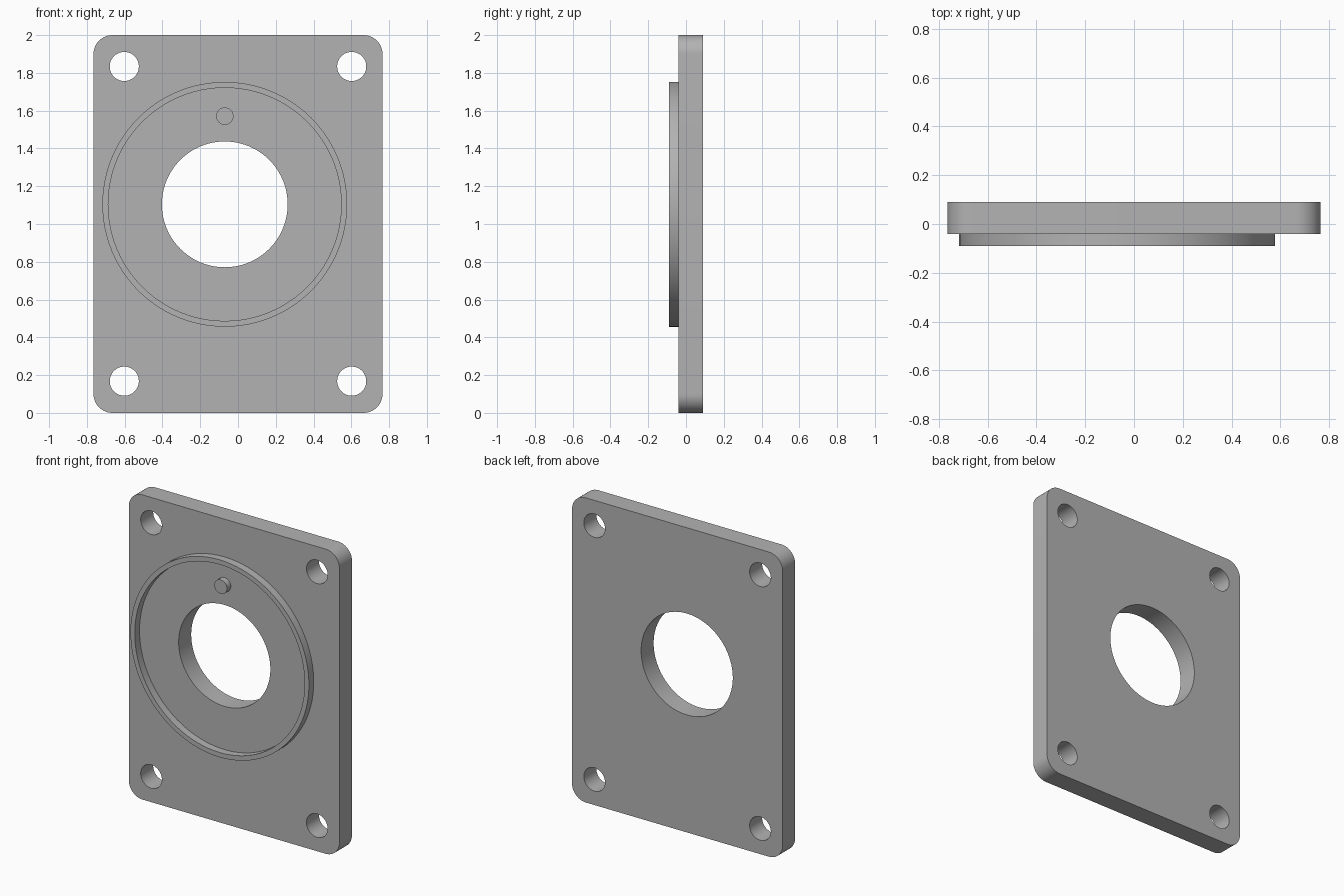
import bpy, bmesh
from math import cos, sin, pi, radians

cube = bpy.data.objects.get("Cube")
if cube:
    bpy.data.objects.remove(cube, do_unlink=True)

# Single grey material
steel = bpy.data.materials.new("plain_grey")
steel.use_nodes = True
GREY = (0.45, 0.45, 0.45, 1)
steel.diffuse_color = GREY
steel.node_tree.nodes["Principled BSDF"].inputs["Base Color"].default_value = GREY

HALF_W, HEIGHT, CORNER = 0.765, 2.0, 0.1
PLATE_FRONT, PLATE_BACK, RING_FRONT = -0.04, 0.09, -0.09
CX, CZ = -0.07, 1.104


def arc(cx, cz, r, start=0, sweep=2 * pi, n=96, closed=True):
    steps = n if closed else n + 1
    return [(cx + r * cos(start + sweep * i / n), cz + r * sin(start + sweep * i / n))
            for i in range(steps)]


def rounded_rectangle():
    x, top, bottom = HALF_W - CORNER, HEIGHT - CORNER, CORNER
    corners = [(x, top), (-x, top), (-x, bottom), (x, bottom)]
    return [p for i, (cx, cz) in enumerate(corners)
            for p in arc(cx, cz, CORNER, i * pi / 2, pi / 2, 12, False)]


def extrude_outlines(name, loops, front, back):
    """Fill the first outline, leave the others as holes, extrude along y."""
    curve = bpy.data.curves.new(name, 'CURVE')
    curve.dimensions = '2D'
    curve.fill_mode = 'BOTH'
    curve.extrude = (back - front) / 2
    for loop in loops:
        spline = curve.splines.new('POLY')
        spline.points.add(len(loop) - 1)
        for point, (x, z) in zip(spline.points, loop):
            point.co = (x, z, 0, 1)
        spline.use_cyclic_u = True
    temp = bpy.data.objects.new(name + "_outline", curve)
    bpy.context.scene.collection.objects.link(temp)
    bpy.context.view_layer.update()
    graph = bpy.context.evaluated_depsgraph_get()
    mesh = bpy.data.meshes.new_from_object(temp.evaluated_get(graph))
    bpy.data.objects.remove(temp, do_unlink=True)

    # Stand the profile upright and weld caps to walls
    bm = bmesh.new()
    bm.from_mesh(mesh)
    for v in bm.verts:
        x, z, depth = v.co
        v.co = (x, (front + back) / 2 - depth, z)
    bmesh.ops.remove_doubles(bm, verts=bm.verts, dist=1e-5)
    bmesh.ops.recalc_face_normals(bm, faces=bm.faces)
    bmesh.ops.dissolve_limit(bm, angle_limit=radians(0.5), verts=bm.verts, edges=bm.edges)
    bm.to_mesh(mesh)
    bm.free()
    mesh.materials.clear()
    mesh.materials.append(steel)
    mesh.shade_smooth()
    mesh.set_sharp_from_angle(angle=radians(30))
    mesh.name = name
    obj = bpy.data.objects.new(name, mesh)
    bpy.context.scene.collection.objects.link(obj)
    return obj


# Flange plate with an off-centre bore and four bolt holes
bolt_holes = [arc(x, z, 0.077, n=48) for x in (-0.602, 0.602) for z in (0.168, 1.834)]
bore = arc(CX, CZ, 0.333)
extrude_outlines("flange_plate", [rounded_rectangle(), bore] + bolt_holes,
                 PLATE_FRONT, PLATE_BACK)

# Raised locating ring
extrude_outlines("locating_ring", [arc(CX, CZ, 0.648), arc(CX, CZ, 0.617)],
                 RING_FRONT, PLATE_FRONT)

# Small locating pin above the bore
extrude_outlines("locating_pin", [arc(CX, 1.571, 0.046, n=48)], -0.08, PLATE_FRONT)
